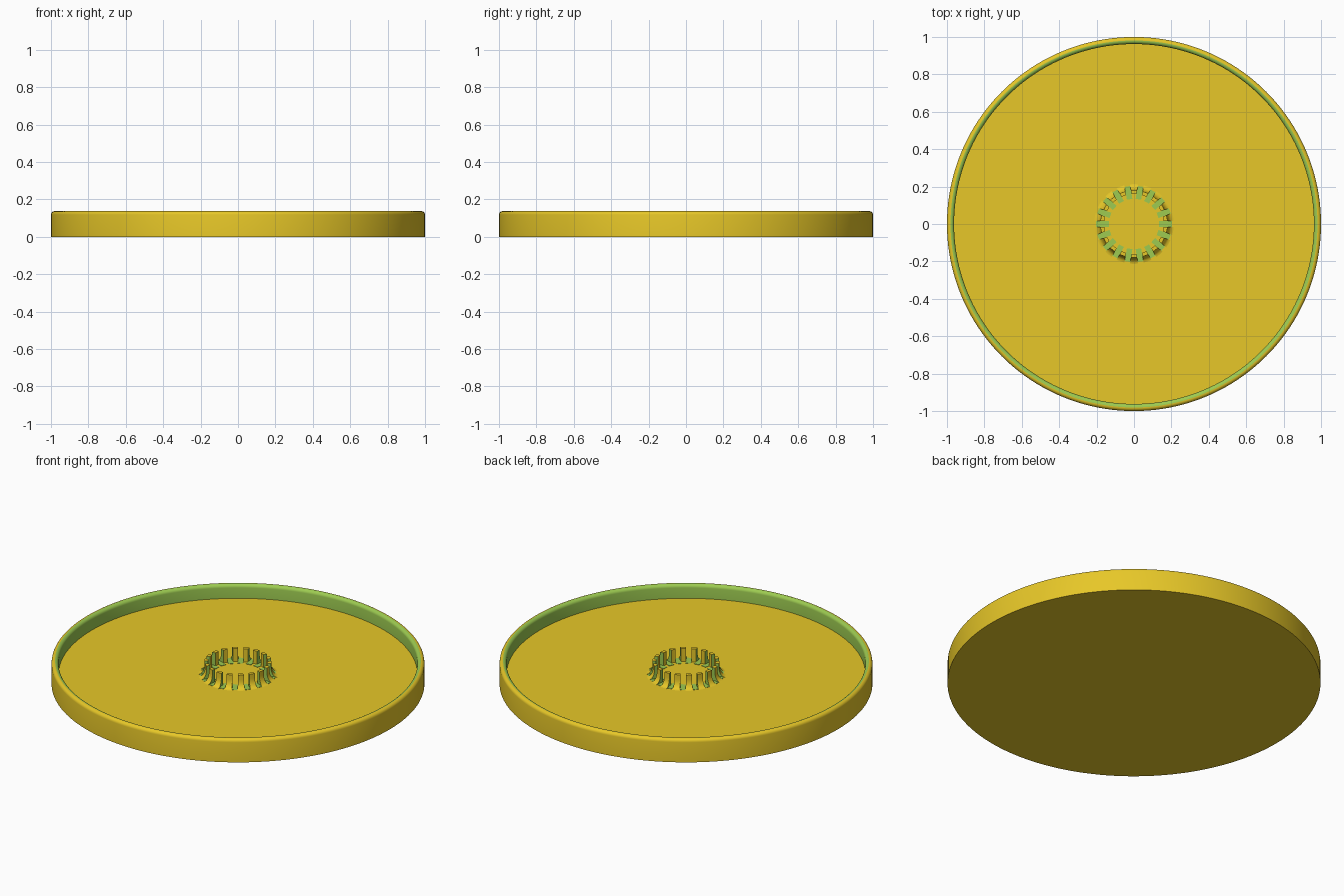
import bpy, bmesh
from math import sin, cos, asin, pi, radians

if "Cube" in bpy.data.objects:
    bpy.data.objects.remove(bpy.data.objects["Cube"])


def material(name, rgb):
    m = bpy.data.materials.new(name)
    m.diffuse_color = (*rgb, 1)
    m.use_nodes = True
    m.node_tree.nodes["Principled BSDF"].inputs["Base Color"].default_value = m.diffuse_color
    return m


GOLD = material("gold", (0.947, 0.679, 0.025))
GREEN = material("green", (0.337, 0.597, 0.082))

FLOOR, TOP = 0.056, 0.137     # floor height, overall height
INNER, RIM = 0.962, 0.019     # inner wall radius, rim rounding radius
COUNT, SLOT = 18, 0.030       # number of teeth, gap between teeth


def finish(name, bm, smooth=True):
    bmesh.ops.recalc_face_normals(bm, faces=bm.faces[:])
    me = bpy.data.meshes.new(name)
    bm.to_mesh(me)
    bm.free()
    me.materials.append(GOLD)
    me.materials.append(GREEN)
    ob = bpy.data.objects.new(name, me)
    bpy.context.collection.objects.link(ob)
    if smooth:
        bpy.ops.object.select_all(action='DESELECT')
        ob.select_set(True)
        bpy.context.view_layer.objects.active = ob
        bpy.ops.object.shade_smooth_by_angle(angle=radians(30))
    return ob


# Dish: closed lathe profile with a fully rounded rim, green on the inner wall
steps = 10
profile = [(1.0, 0.0)]
profile += [(1 - RIM + RIM * cos(pi * i / steps), TOP - RIM + RIM * sin(pi * i / steps))
            for i in range(steps + 1)]
profile.append((INNER, FLOOR))
green_from = 1 + steps // 2
segs = 160
bm = bmesh.new()
rings = [[bm.verts.new((r * cos(2 * pi * k / segs), r * sin(2 * pi * k / segs), z))
          for k in range(segs)] for r, z in profile]
for j in range(len(rings) - 1):
    a, b = rings[j], rings[j + 1]
    for k in range(segs):
        n = (k + 1) % segs
        f = bm.faces.new((a[k], a[n], b[n], b[k]))
        f.material_index = int(j >= green_from)
bm.faces.new(rings[0])      # underside
bm.faces.new(rings[-1])     # floor
finish("dish", bm)

# Ring of teeth: curved flare at the outer foot, green cut sides
R_IN, R_OUT, FLARE = 0.160, 0.180, 0.033
tooth = [(R_IN, FLOOR - 0.01), (R_IN, TOP - 0.004), (R_OUT, TOP - 0.004)]
tooth += [(R_OUT + FLARE * (1 - cos(t * pi / 12)), FLOOR + 0.05 * (1 - sin(t * pi / 12)))
          for t in range(7)]
tooth.append((R_OUT + FLARE, FLOOR - 0.01))
bm = bmesh.new()
half = pi / COUNT
for i in range(COUNT):
    mid = 2 * half * (i + 0.5)
    cols = []
    for s in (-1, -0.33, 0.33, 1):
        col = []
        for r, z in tooth:
            a = mid + s * (half - asin(SLOT / 2 / r))   # parallel-sided gaps
            col.append(bm.verts.new((r * cos(a), r * sin(a), z)))
        cols.append(col)
    for c, d in zip(cols, cols[1:]):
        for j in range(len(tooth)):
            n = (j + 1) % len(tooth)
            bm.faces.new((c[j], c[n], d[n], d[j]))
    for end in (cols[0], cols[-1]):
        bm.faces.new(end).material_index = 1
finish("ring_teeth", bm)

# Green slot floors between the teeth
bm = bmesh.new()
for i in range(COUNT):
    a = 2 * half * i
    lo, hi = [], []
    for r, w in ((0.134, -1), (0.204, -1), (0.204, 1), (0.134, 1)):
        t = w * SLOT / 2
        x, y = r * cos(a) - t * sin(a), r * sin(a) + t * cos(a)
        lo.append(bm.verts.new((x, y, FLOOR - 0.001)))
        hi.append(bm.verts.new((x, y, FLOOR + 0.002)))
    bm.faces.new(lo)
    bm.faces.new(hi)
    for j in range(4):
        n = (j + 1) % 4
        bm.faces.new((lo[j], lo[n], hi[n], hi[j]))
for f in bm.faces:
    f.material_index = 1
finish("slot_floors", bm, smooth=False)
